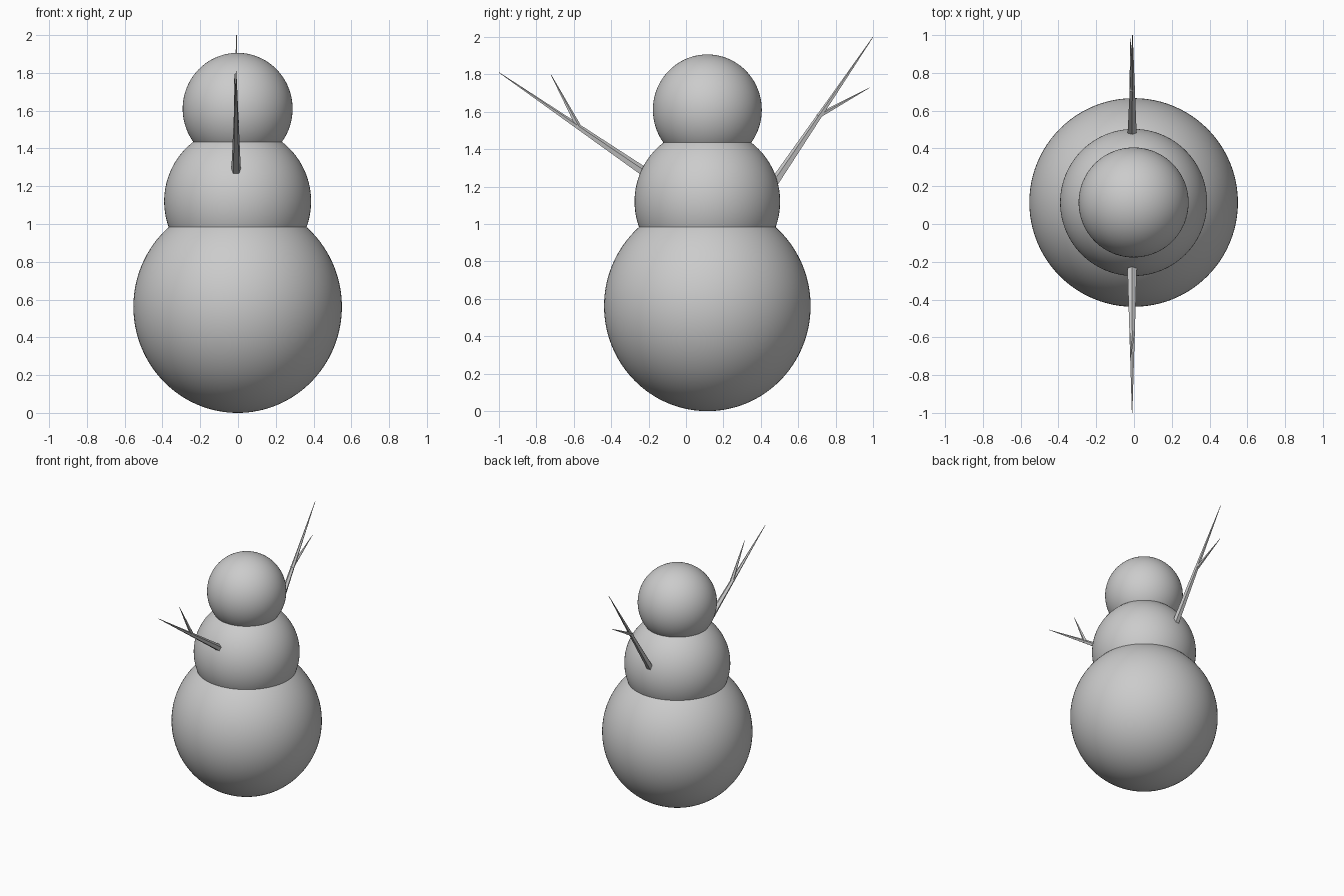
import bpy
from mathutils import Vector

if "Cube" in bpy.data.objects:
    bpy.data.objects.remove(bpy.data.objects["Cube"])

grey = bpy.data.materials.new("plain grey")
grey.diffuse_color = (0.6, 0.6, 0.6, 1)
grey.use_nodes = True
grey.node_tree.nodes["Principled BSDF"].inputs["Base Color"].default_value = grey.diffuse_color


def ball(name, z, r, rz):
    """Slightly stretched smooth snowball."""
    bpy.ops.mesh.primitive_uv_sphere_add(segments=96, ring_count=64, radius=1,
                                         location=(-0.002, 0.114, z))
    ob = bpy.context.object
    ob.name = name
    ob.scale = (r, r, rz)
    bpy.ops.object.transform_apply(location=False, rotation=False, scale=True)
    bpy.ops.object.shade_smooth()
    ob.data.materials.append(grey)


def twig(name, start, end, radius, sides=5):
    """Flat-faced stick tapering to a point."""
    a, b = Vector(start), Vector(end)
    d = b - a
    bpy.ops.mesh.primitive_cone_add(vertices=sides, radius1=radius, radius2=0.0015,
                                    depth=d.length, location=(a + b) / 2)
    ob = bpy.context.object
    ob.name = name
    ob.rotation_mode = 'QUATERNION'
    ob.rotation_quaternion = d.to_track_quat('Z', 'Y')
    ob.data.materials.append(grey)


# Snowballs
ball("lower_body", 0.562, 0.552, 0.562)
ball("upper_body", 1.12, 0.389, 0.395)
ball("head", 1.61, 0.291, 0.296)

# Front arm with side branch
twig("front_arm", (-0.01, -0.18, 1.247), (-0.01, -1.0, 1.81), 0.028)
twig("front_arm_branch", (-0.008, -0.575, 1.52), (-0.021, -0.72, 1.795), 0.015)

# Back arm with side branch
twig("back_arm", (-0.01, 0.445, 1.18), (-0.008, 1.0, 2.0), 0.027)
twig("back_arm_branch", (-0.01, 0.705, 1.575), (-0.02, 0.98, 1.728), 0.014)
